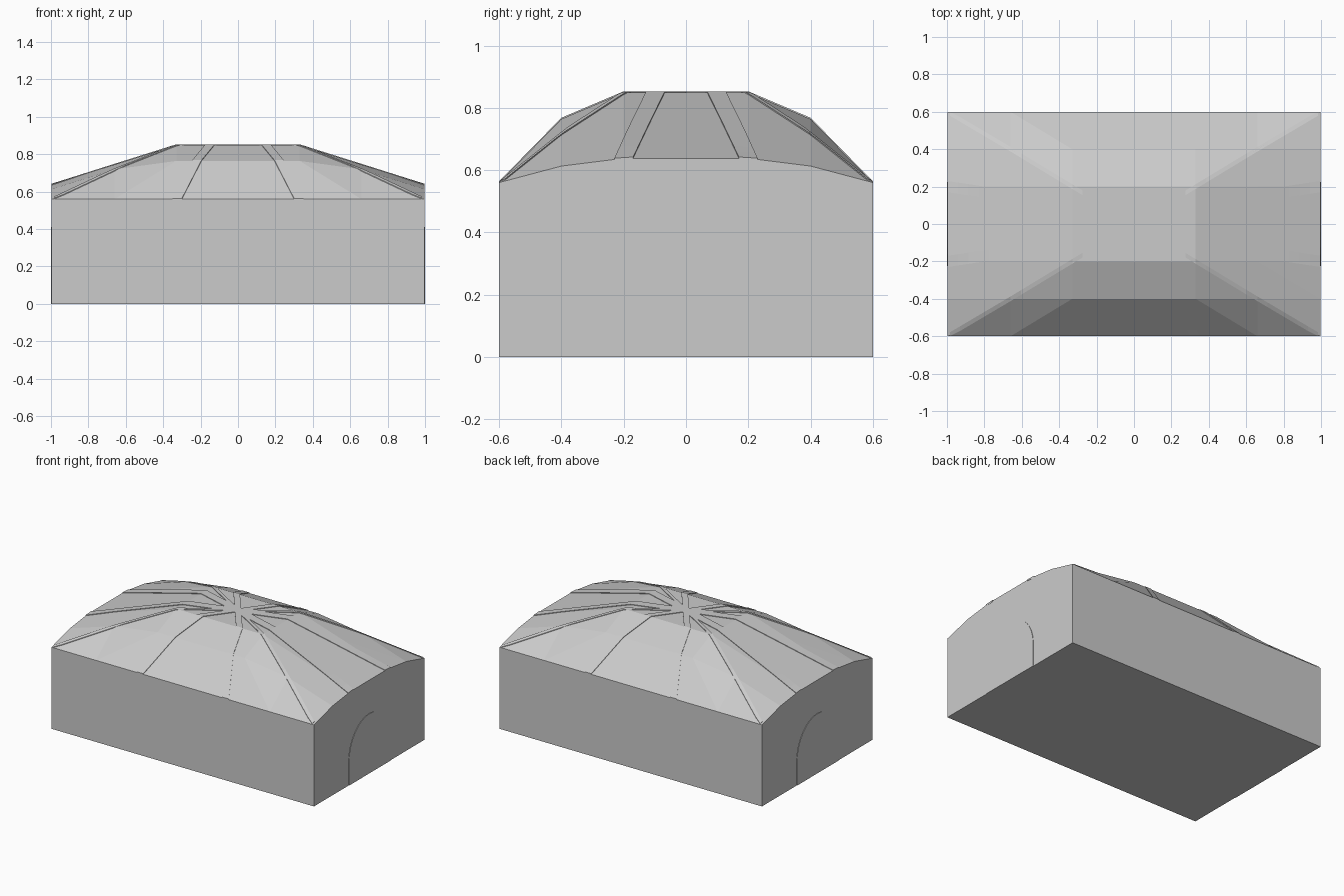
import bpy, bmesh, math
from mathutils import Vector
from mathutils.bvhtree import BVHTree

if "Cube" in bpy.data.objects:
    bpy.data.objects.remove(bpy.data.objects["Cube"])


def make_object(name, bm):
    bmesh.ops.recalc_face_normals(bm, faces=bm.faces)
    mesh = bpy.data.meshes.new(name)
    bm.to_mesh(mesh)
    obj = bpy.data.objects.new(name, mesh)
    bpy.context.collection.objects.link(obj)
    return obj


# Canvas body: straight walls with a faceted, domed roof
XS = [-0.997, -0.66, -0.33, 0.33, 0.66, 0.997]
YS = [-0.6, -0.4, -0.2, 0.2, 0.4, 0.6]
HEIGHT = [[0.56, 0.613, 0.638], [0.56, 0.719, 0.745], [0.56, 0.764, 0.849]]

bm = bmesh.new()
grid = [[bm.verts.new((x, y, HEIGHT[min(i, 5 - i)][min(j, 5 - j)]))
         for j, y in enumerate(YS)] for i, x in enumerate(XS)]
for i in range(5):
    for j in range(5):
        a, b, c, d = grid[i][j], grid[i + 1][j], grid[i + 1][j + 1], grid[i][j + 1]
        # split each cell along the diagonal that points to the centre
        if (i - 2) * (j - 2) >= 0:
            bm.faces.new((a, b, c))
            bm.faces.new((a, c, d))
        else:
            bm.faces.new((a, b, d))
            bm.faces.new((b, c, d))
bm.normal_update()
roof_tree = BVHTree.FromBMesh(bm)

rim = ([grid[i][0] for i in range(5)] + [grid[5][j] for j in range(5)]
       + [grid[i][5] for i in range(5, 0, -1)] + [grid[0][j] for j in range(5, 0, -1)])
feet = [bm.verts.new((v.co.x, v.co.y, 0)) for v in rim]
for k in range(len(rim)):
    n = (k + 1) % len(rim)
    bm.faces.new((rim[k], feet[k], feet[n], rim[n]))
bm.faces.new(feet)
make_object("tent_body", bm)


def roof_height(x, y):
    x = max(-0.9965, min(0.9965, x))
    y = max(-0.5995, min(0.5995, y))
    return roof_tree.ray_cast(Vector((x, y, 2)), Vector((0, 0, -1)))[0].z


# Roof ribs: thin strips draped over the roof, running out from the centre
def add_rib(bm, path, width, axis):
    pts = []
    for p, q in zip(path, path[1:]):
        pts += [Vector(p).lerp(Vector(q), t / 6) for t in range(6)]
    pts.append(Vector(path[-1]))
    side = Vector((0, width / 2)) if axis == 'X' else Vector((width / 2, 0))
    previous = None
    for p in pts:
        ring = []
        for s, lift in ((-1, 0.004), (1, 0.004), (1, -0.008), (-1, -0.008)):
            q = p + side * s
            q = Vector((max(-0.998, min(0.998, q.x)), max(-0.6, min(0.6, q.y))))
            ring.append(bm.verts.new((q.x, q.y, roof_height(q.x, q.y) + lift)))
        if previous:
            for k in range(4):
                n = (k + 1) % 4
                bm.faces.new((previous[k], previous[n], ring[n], ring[k]))
        else:
            bm.faces.new(ring)
        previous = ring
    bm.faces.new(previous)


RIBS = [
    ("end_ribs", [(0.0, 0.0), (0.33, 0.098), (0.66, 0.149), (0.998, 0.2)], 0.06, 'X'),
    ("corner_ribs", [(0.0, 0.0), (0.33, 0.2), (0.66, 0.4), (0.985, 0.592)], 0.025, 'X'),
    ("side_ribs", [(0.0, 0.0), (0.15, 0.2), (0.22, 0.4), (0.325, 0.6)], 0.05, 'Y'),
]
for name, path, width, axis in RIBS:
    bm = bmesh.new()
    for sx in (-1, 1):
        for sy in (-1, 1):
            add_rib(bm, [(x * sx, y * sy) for x, y in path], width, axis)
    make_object(name, bm)

# Arched door flaps, almost flush with both end walls
for side, name in ((-1, "left_door_flap"), (1, "right_door_flap")):
    bm = bmesh.new()
    outline = [(-0.225, 0.0), (0.225, 0.0)]
    outline += [(0.225 * math.cos(a), 0.16 + 0.25 * math.sin(a))
                for a in (math.pi * k / 16 for k in range(17))]
    face = bm.faces.new([bm.verts.new((side * 0.99, y, z)) for y, z in outline])
    out = bmesh.ops.extrude_face_region(bm, geom=[face])
    verts = [g for g in out["geom"] if isinstance(g, bmesh.types.BMVert)]
    bmesh.ops.translate(bm, verts=verts, vec=(side * 0.01, 0, 0))
    make_object(name, bm)
